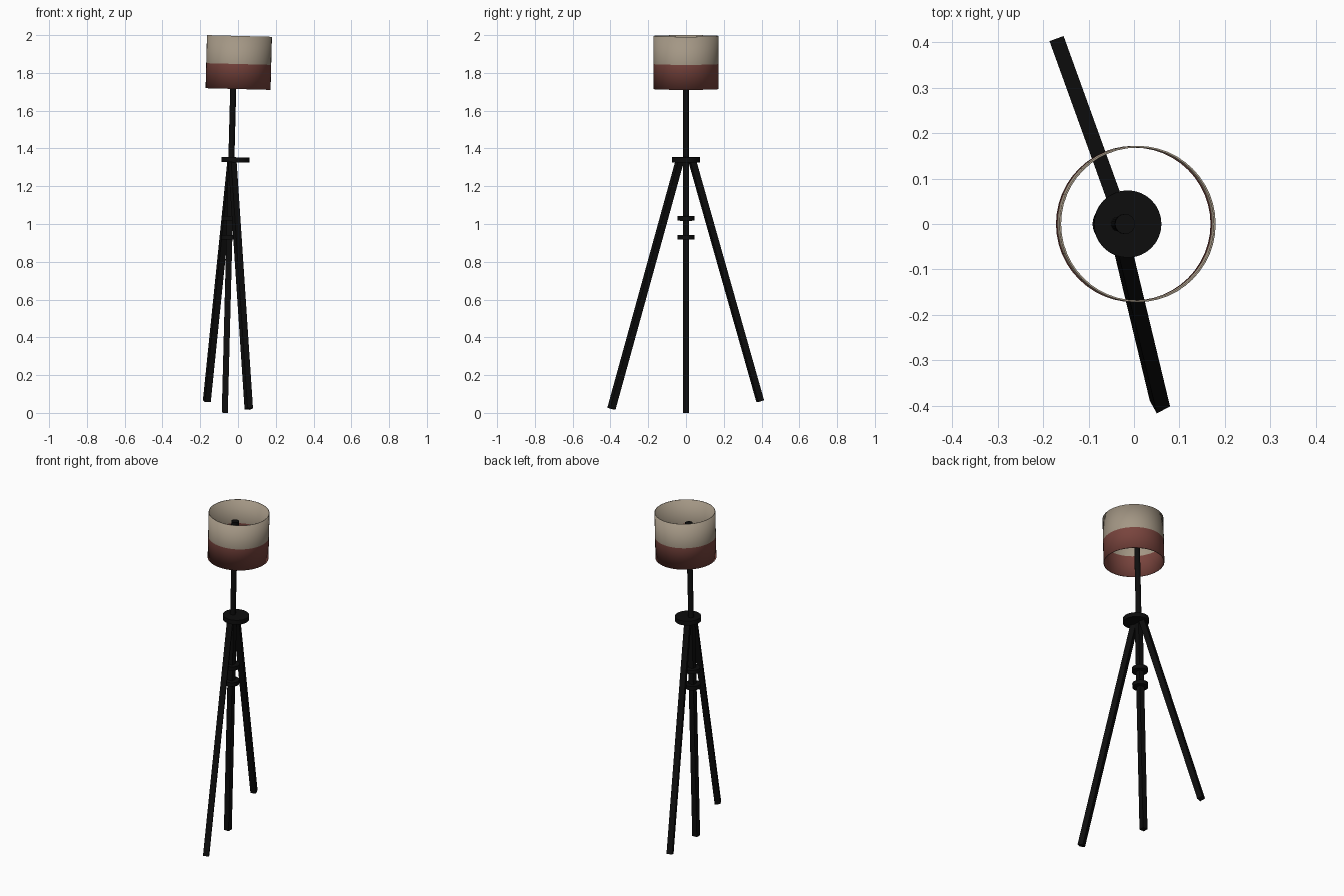
import bpy
import bmesh
import math
from mathutils import Matrix, Vector

if "Cube" in bpy.data.objects:
    bpy.data.objects.remove(bpy.data.objects["Cube"], do_unlink=True)


def material(name, rgb):
    mat = bpy.data.materials.new(name)
    mat.use_nodes = True
    color = (*rgb, 1)
    mat.diffuse_color = color
    bsdf = mat.node_tree.nodes["Principled BSDF"]
    bsdf.inputs["Base Color"].default_value = color
    bsdf.inputs["Roughness"].default_value = 0.8
    return mat


BLACK = material("matte_black", (0.004, 0.004, 0.004))
CREAM = material("warm_cream", (0.37, 0.31, 0.235))
RED = material("brick_red", (0.19, 0.058, 0.047))

FOOT = Vector((-0.07, 0, 0.0005))
LEAN = Vector((0.026, 0, 1)).normalized()


def on_pole(z):
    return FOOT + LEAN * ((z - FOOT.z) / LEAN.z)


def frame(origin, axis):
    """Matrix whose z follows the axis and whose x stays horizontal."""
    z = axis.normalized()
    x = Vector((0, 0, 1)).cross(z).normalized()
    rot = Matrix((x, z.cross(x), z)).transposed().to_4x4()
    return Matrix.Translation(origin) @ rot


def finish(name, bm, mats, matrix):
    mesh = bpy.data.meshes.new(name)
    bm.to_mesh(mesh)
    bm.free()
    for mat in mats:
        mesh.materials.append(mat)
    obj = bpy.data.objects.new(name, mesh)
    bpy.context.collection.objects.link(obj)
    obj.matrix_world = matrix
    return obj


def smooth(obj):
    bpy.ops.object.select_all(action="DESELECT")
    obj.select_set(True)
    bpy.context.view_layer.objects.active = obj
    bpy.ops.object.shade_smooth_by_angle(angle=math.radians(35))


def square_bar(name, start, end, width, twist=0):
    axis = end - start
    bm = bmesh.new()
    bmesh.ops.create_cube(bm, size=1)
    bmesh.ops.scale(bm, vec=(width, width, axis.length), verts=bm.verts)
    spin = Matrix.Rotation(math.radians(twist), 4, "Z")
    return finish(name, bm, [BLACK], frame((start + end) / 2, axis) @ spin)


def cylinder(name, center, radius, height, sides=32):
    bm = bmesh.new()
    bmesh.ops.create_cone(bm, cap_ends=True, segments=sides,
                          radius1=radius, radius2=radius, depth=height)
    obj = finish(name, bm, [BLACK], frame(center, LEAN))
    smooth(obj)
    return obj


# Three square legs: an upright centre leg and two splayed ones
square_bar("center_leg", FOOT, on_pole(1.34), 0.032)
square_bar("front_leg", Vector((0.057, -0.395, 0.022)),
           Vector((-0.03, -0.033, 1.335)), 0.033, 15)
square_bar("back_leg", Vector((-0.165, 0.393, 0.062)),
           Vector((-0.035, 0.033, 1.335)), 0.033)

# Hub plate and the two adjusting collars
cylinder("hub_plate", Vector((-0.014, 0, 1.34)), 0.074, 0.027)
for label, z in (("lower_collar", 0.93), ("upper_collar", 1.03)):
    cylinder(label, on_pole(z), 0.045, 0.024)

# Round upper pole with a lamp socket
cylinder("upper_pole", on_pole(1.635), 0.016, 0.59, 16)
cylinder("lamp_socket", on_pole(1.91), 0.022, 0.05, 16)

# Open two-tone drum shade
HEIGHT, SPLIT, SIDES = 0.281, -0.008, 48
bm = bmesh.new()
rings = []
for z in (-HEIGHT / 2, SPLIT, HEIGHT / 2):
    ring = bmesh.ops.create_circle(bm, segments=SIDES, radius=0.17,
                                   matrix=Matrix.Translation((0, 0, z)))
    rings.append(ring["verts"])
for band, (low, high) in enumerate(zip(rings, rings[1:])):
    for i in range(SIDES):
        j = (i + 1) % SIDES
        face = bm.faces.new((low[i], low[j], high[j], high[i]))
        face.material_index = band
bmesh.ops.recalc_face_normals(bm, faces=bm.faces)
shade = finish("lamp_shade", bm, [RED, CREAM],
               frame(Vector((0.004, 0, 1.855)), LEAN))
smooth(shade)
wall = shade.modifiers.new("wall", "SOLIDIFY")
wall.thickness = 0.004
wall.offset = 0
